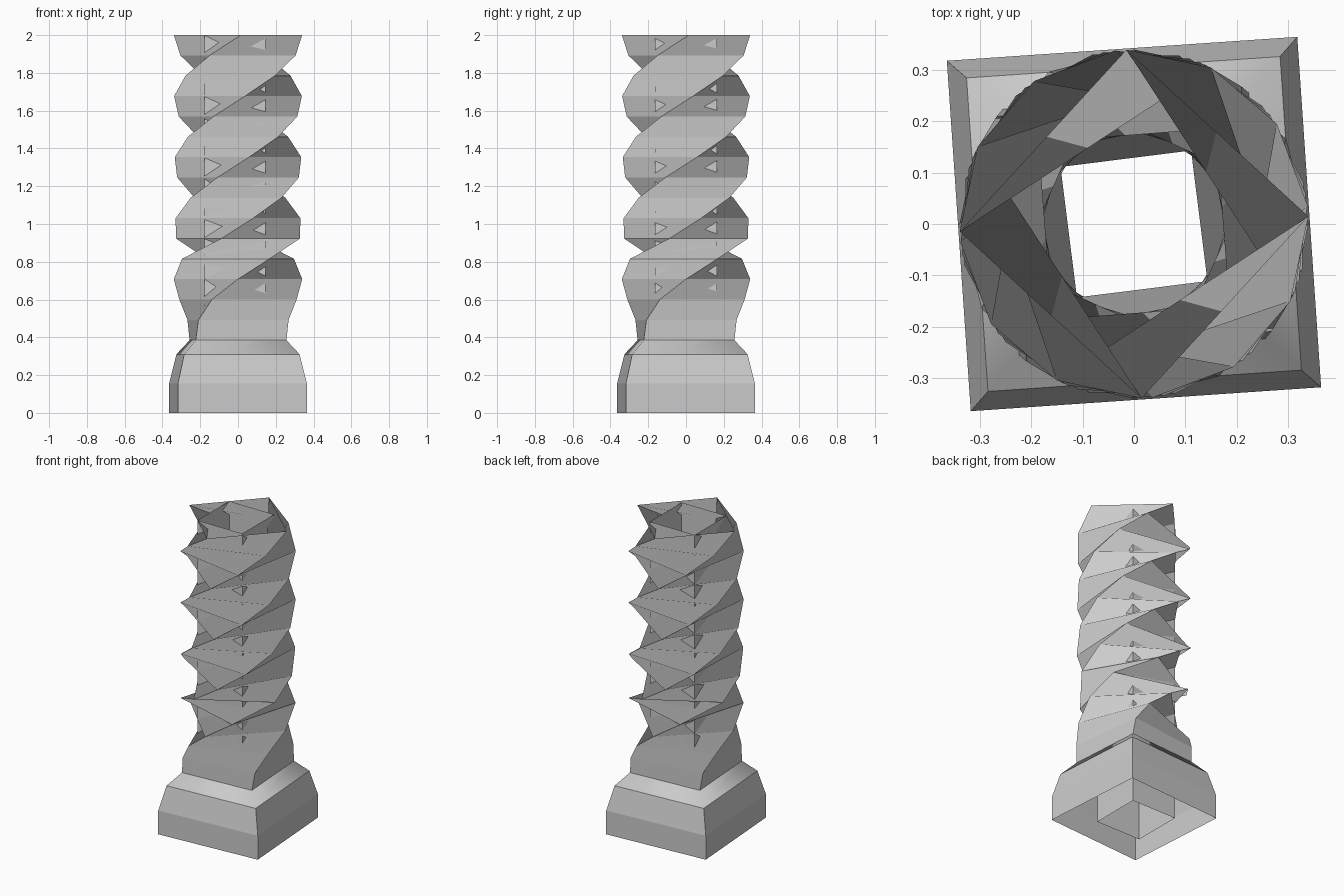
import bpy
from math import cos, sin, radians
from mathutils import Vector

if "Cube" in bpy.data.objects:
    bpy.data.objects.remove(bpy.data.objects["Cube"])


def ring(radius, z, degrees):
    """Square section: four corners at a given corner radius and twist."""
    return [Vector((radius * cos(radians(degrees + 90 * k)),
                    radius * sin(radians(degrees + 90 * k)), z))
            for k in range(4)]


def loft(name, rings, smooth_rows=()):
    """Open square shell. Each wall panel is two triangles folded inward,
    shaded with one common normal; chosen rows are shaded smooth."""
    verts = [v for r in rings for v in r]
    faces, normals = [], []
    for i in range(len(rings) - 1):
        low, high = rings[i], rings[i + 1]
        panel = [(high[(k + 1) % 4] - low[k]).cross(
                 high[k] - low[(k + 1) % 4]).normalized() for k in range(4)]
        for k in range(4):
            a, b = 4 * i + k, 4 * i + (k + 1) % 4
            faces += [(a, b, b + 4), (a, b + 4, a + 4)]
            left = right = panel[k]
            if i in smooth_rows:
                left = (panel[k] + panel[k - 1]).normalized()
                right = (panel[k] + panel[(k + 1) % 4]).normalized()
            normals += [left, right, right, left, right, left]
    mesh = bpy.data.meshes.new(name)
    mesh.from_pydata(verts, [], faces)
    mesh.polygons.foreach_set("use_smooth", [True] * len(faces))
    mesh.update()
    mesh.normals_split_custom_set(normals)
    obj = bpy.data.objects.new(name, mesh)
    bpy.context.collection.objects.link(obj)
    return obj


# Plinth, open underneath, with a soft sloping ledge
plinth_angle = 48.9
sections = [ring(r, z, plinth_angle) for r, z in
            [(0.484, 0), (0.484, 0.155), (0.433, 0.31), (0.34, 0.385)]]

# Twisted shaft: slow start, one sharp turn, then an even twist to the top
angles = [52, 66, 90, 119.3] + [165 + 28.75 * i for i in range(11)]
step = (2 - 0.385) / len(angles)
sections += [ring(0.34, 0.385 + step * (i + 1), a)
             for i, a in enumerate(angles)]
loft("twisted_column", sections, smooth_rows=(2,))

# Straight square sleeve inside, showing through the folds
corners = [(-0.177, -0.163), (0.145, -0.163), (0.145, 0.163), (-0.177, 0.163)]
loft("inner_sleeve", [[Vector((x, y, z)) for x, y in corners] for z in (0, 2)])
